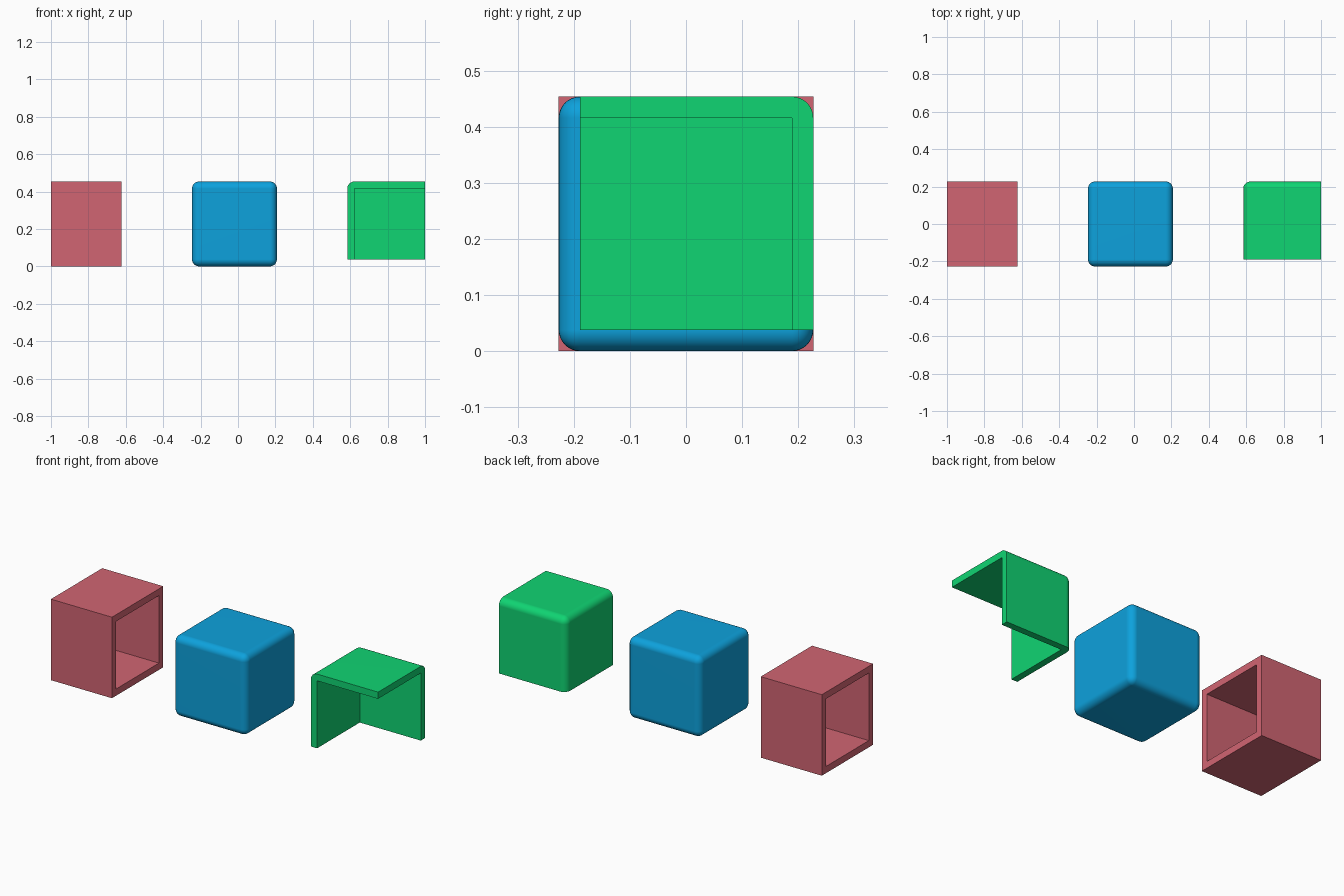
import bpy, bmesh
from mathutils import Vector

if "Cube" in bpy.data.objects:
    bpy.data.objects.remove(bpy.data.objects["Cube"])

S = 0.4536         # outer edge of each box
T = 0.0378         # wall thickness, also the rounding radius
H = S / 2


def box(name, lo, hi, color=None, pick_edges=None, drop_faces=None):
    """Box between two corners; optionally rounds edges or removes faces."""
    lo, hi = Vector(lo), Vector(hi)
    bm = bmesh.new()
    bmesh.ops.create_cube(bm, size=1)
    for v in bm.verts:
        v.co = Vector([lo[i] if v.co[i] < 0 else hi[i] for i in range(3)])
    if drop_faces:
        bmesh.ops.delete(bm, geom=[f for f in bm.faces if drop_faces(f)], context='FACES')
    if pick_edges:
        bmesh.ops.bevel(bm, geom=[e for e in bm.edges if pick_edges(e)], offset=T,
                        offset_type='OFFSET', segments=8, profile=0.5,
                        affect='EDGES', clamp_overlap=False)
    me = bpy.data.meshes.new(name)
    bm.to_mesh(me)
    bm.free()
    ob = bpy.data.objects.new(name, me)
    bpy.context.collection.objects.link(ob)
    if color:
        mat = bpy.data.materials.new(name + "_color")
        mat.diffuse_color = (*color, 1)
        mat.use_nodes = True
        mat.node_tree.nodes["Principled BSDF"].inputs["Base Color"].default_value = mat.diffuse_color
        me.materials.append(mat)
    return ob


def activate(ob):
    bpy.ops.object.select_all(action='DESELECT')
    ob.select_set(True)
    bpy.context.view_layer.objects.active = ob


def smooth(ob):
    activate(ob)
    bpy.ops.object.shade_smooth_by_angle(angle=0.6)
    mod = ob.modifiers.new("even_shading", 'WEIGHTED_NORMAL')
    mod.keep_sharp = True


# Square sleeve, open at both x ends
sleeve = box("square_sleeve", (-1, -H, 0), (-1 + S - 2 * T, H, S), (0.64, 0.13, 0.17),
             drop_faces=lambda f: abs(f.normal.x) > 0.5)
wall = sleeve.modifiers.new("wall", 'SOLIDIFY')
wall.thickness = T
wall.offset = -1
wall.use_even_offset = True

# Rounded block, every edge rounded
block_x = -0.0189
block = box("rounded_block", (block_x - H, -H, 0), (block_x + H, H, S), (0.004, 0.36, 0.72),
            pick_edges=lambda e: True)
smooth(block)

# Corner shell: three walls meeting at a rounded corner (left, back, top)
x0 = 1 - (S - T)
y1, z1 = H, S


def shell_edge(e):
    a, b = (v.co for v in e.verts)
    on = [all(abs(p[i] - c) < 1e-4 for p in (a, b)) for i, c in enumerate((x0, y1, z1))]
    return sum(on) == 2


shell = box("corner_shell", (x0, -H + T, T), (1, y1, z1), (0.005, 0.66, 0.17),
            pick_edges=shell_edge)
cutter = box("shell_cutter", (x0 + T, -H - T, -T), (1 + T, y1 - T, z1 - T))
cutter.hide_render = True
cut = shell.modifiers.new("hollow", 'BOOLEAN')
cut.operation = 'DIFFERENCE'
cut.solver = 'EXACT'
cut.object = cutter
activate(shell)
bpy.ops.object.modifier_apply(modifier=cut.name)
bpy.data.objects.remove(cutter, do_unlink=True)
smooth(shell)
